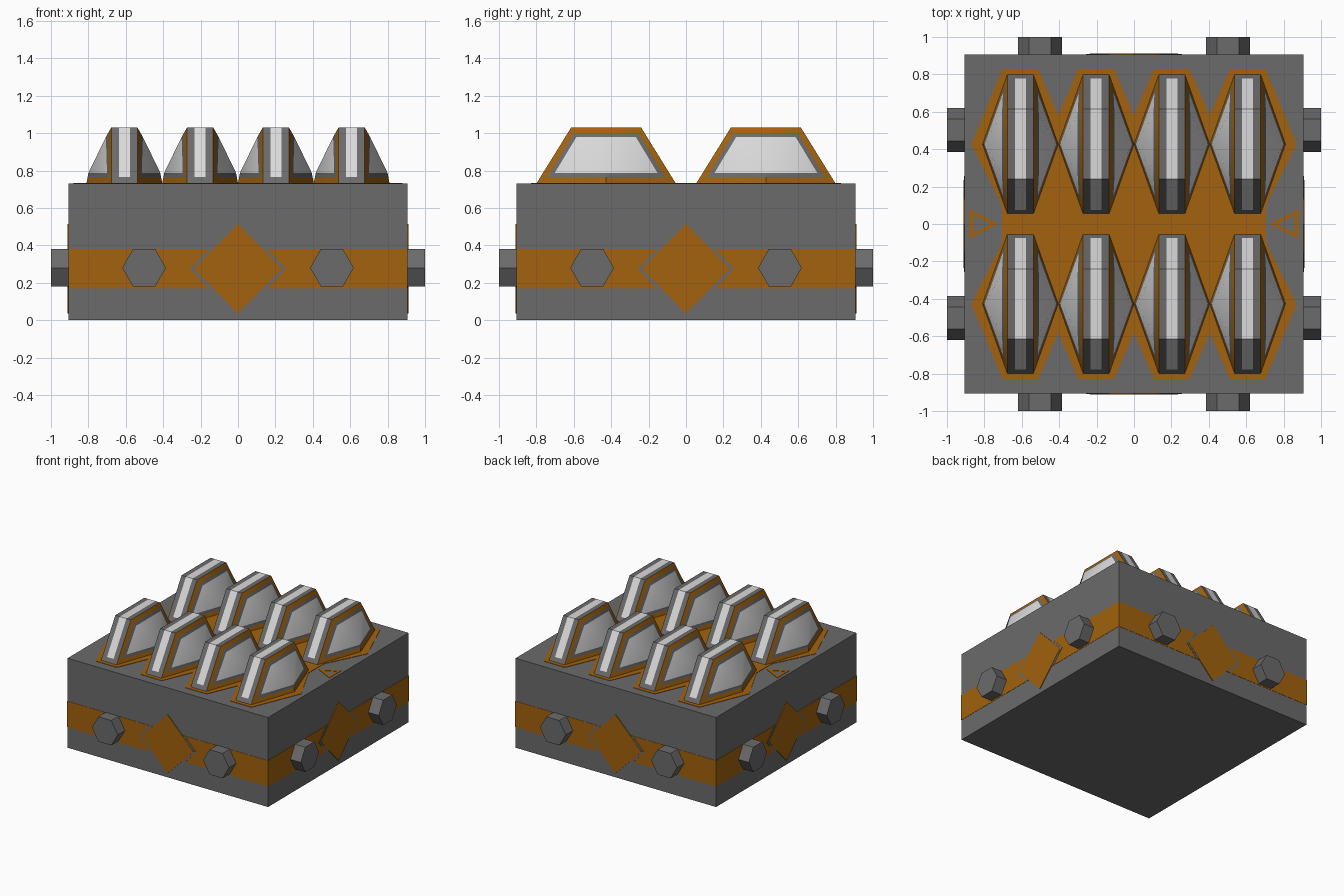
import bpy, bmesh, math
from mathutils import Matrix, Vector

if "Cube" in bpy.data.objects:
    bpy.data.objects.remove(bpy.data.objects["Cube"])


def material(name, rgb):
    m = bpy.data.materials.new(name)
    m.diffuse_color = (*rgb, 1)
    m.use_nodes = True
    m.node_tree.nodes["Principled BSDF"].inputs["Base Color"].default_value = m.diffuse_color
    return m


GREY = material("dark grey metal", (0.145, 0.145, 0.145))
ORANGE = material("burnt orange paint", (0.36, 0.122, 0.004))
LIGHT = material("light grey steel", (0.70, 0.70, 0.70))


def finish(name, bm, mats, matrix=Matrix()):
    bmesh.ops.recalc_face_normals(bm, faces=bm.faces[:])
    mesh = bpy.data.meshes.new(name)
    bm.to_mesh(mesh)
    bm.free()
    for m in mats:
        mesh.materials.append(m)
    obj = bpy.data.objects.new(name, mesh)
    obj.matrix_world = matrix
    bpy.context.collection.objects.link(obj)
    return obj


def prism(name, points, direction, mat, matrix=Matrix()):
    """Extrude a flat outline along a direction."""
    bm = bmesh.new()
    face = bm.faces.new([bm.verts.new(p) for p in points])
    ext = bmesh.ops.extrude_face_region(bm, geom=[face])["geom"]
    verts = [v for v in ext if isinstance(v, bmesh.types.BMVert)]
    bmesh.ops.translate(bm, vec=Vector(direction), verts=verts)
    if face.is_valid and len(bm.faces) == len(points) + 1:
        bm.faces.new([v for v in bm.verts if v not in verts])
    return finish(name, bm, [mat], matrix)


H, TOP, MID = 0.905, 0.73, 0.275

# Main block
prism("base_block", [(-H, -H, 0), (H, -H, 0), (H, H, 0), (-H, H, 0)], (0, 0, TOP), GREY)

# Painted band, diamond and two hexagonal bolts on each of the four sides
for i in range(4):
    rot = Matrix.Rotation(i * math.pi / 2, 4, 'Z')

    def side(name, outline, start, depth, mat):
        prism(name, [(x, -start, z) for x, z in outline], (0, -depth, 0), mat, rot)

    def diamond(w, h):
        return [(-w, MID), (0, MID - h), (w, MID), (0, MID + h)]

    b = H + 0.002
    side("side_band", [(-b, 0.168), (b, 0.168), (b, 0.38), (-b, 0.38)], H - 0.002, 0.004, ORANGE)
    # grey gap around the diamond, only where it crosses the band
    side("diamond_gap", [(-0.257, MID), (-0.155, 0.168), (0.155, 0.168),
                         (0.257, MID), (0.155, 0.38), (-0.155, 0.38)], H - 0.002, 0.006, GREY)
    side("side_diamond", diamond(0.235, 0.24), H - 0.002, 0.008, ORANGE)
    for cx in (-0.502, 0.502):
        hexagon = [(cx + 0.117 * math.cos(k * math.pi / 3),
                    0.28 + 0.117 * math.sin(k * math.pi / 3)) for k in range(6)]
        side("hex_bolt", hexagon, H - 0.01, 1.0 - H + 0.01, GREY)

# Orange painted floor around the teeth
CX = [-0.6075, -0.2025, 0.2025, 0.6075]
CY = 0.427
back = [(-0.705, 0.1), (-0.87, CY)]
for i, x in enumerate(CX):
    back += [(x - 0.095, 0.83), (x + 0.095, 0.83)]
    if i < 3:
        back.append((x + 0.2025, 0.58))
back += [(0.87, CY), (0.705, 0.1)]
outline = back + [(x, -y) for x, y in reversed(back)]
prism("painted_floor", [(x, y, TOP - 0.002) for x, y in outline], (0, 0, 0.005), ORANGE)

# Small triangular frame marks at both ends of the floor
for s in (-1, 1):
    outer = [(0.88, -0.08), (0.88, 0.08), (0.725, 0)]
    c = (0.828, 0)
    inner = [(c[0] + (x - c[0]) * 0.6, y * 0.6) for x, y in outer]
    for k in range(3):
        n = (k + 1) % 3
        bar = [outer[k], outer[n], inner[n], inner[k]]
        prism("floor_mark", [(s * x, y, TOP - 0.002) for x, y in bar], (0, 0, 0.005), ORANGE)


def tooth(name, cx, cy):
    """Faceted tooth with inset coloured panels on its flanks and ridge."""
    bm = bmesh.new()
    V = lambda *p: bm.verts.new(p)
    low = {(a, e): V(a * 0.07, e * 0.373, 0) for a in (-1, 1) for e in (-1, 1)}
    high = {(a, e): V(a * 0.07, e * 0.187, 0.3) for a in (-1, 1) for e in (-1, 1)}
    tip = {a: V(a * 0.203, 0, 0) for a in (-1, 1)}
    flanks = []
    for a in (-1, 1):
        flanks.append([bm.faces.new((tip[a], high[a, -1], high[a, 1])),
                       bm.faces.new((tip[a], low[a, -1], high[a, -1])),
                       bm.faces.new((tip[a], high[a, 1], low[a, 1]))])
    strip = [bm.faces.new((high[-1, -1], high[1, -1], high[1, 1], high[-1, 1]))]
    for e in (-1, 1):
        strip.append(bm.faces.new((low[-1, e], low[1, e], high[1, e], high[-1, e])))
    bm.faces.new((low[-1, -1], low[1, -1], tip[1], low[1, 1], low[-1, 1], tip[-1]))
    bmesh.ops.recalc_face_normals(bm, faces=bm.faces[:])

    def inset(faces, width, ring_index):
        ring = bmesh.ops.inset_region(bm, faces=faces, thickness=width, depth=0,
                                      use_boundary=True, use_even_offset=True)["faces"]
        for f in ring:
            f.material_index = ring_index
        for f in faces:
            f.material_index = 2

    for faces in flanks:
        inset(faces, 0.034, 1)
        inset(faces, 0.024, 0)
    inset(strip, 0.04, 0)
    obj = finish(name, bm, [GREY, ORANGE, LIGHT], Matrix.Translation((cx, cy, TOP)))
    bpy.ops.object.select_all(action='DESELECT')
    obj.select_set(True)
    bpy.context.view_layer.objects.active = obj
    bpy.ops.object.shade_smooth_by_angle(angle=math.radians(35))


# Two rows of four teeth
for y in (-CY, CY):
    for x in CX:
        tooth("tooth", x, y)
